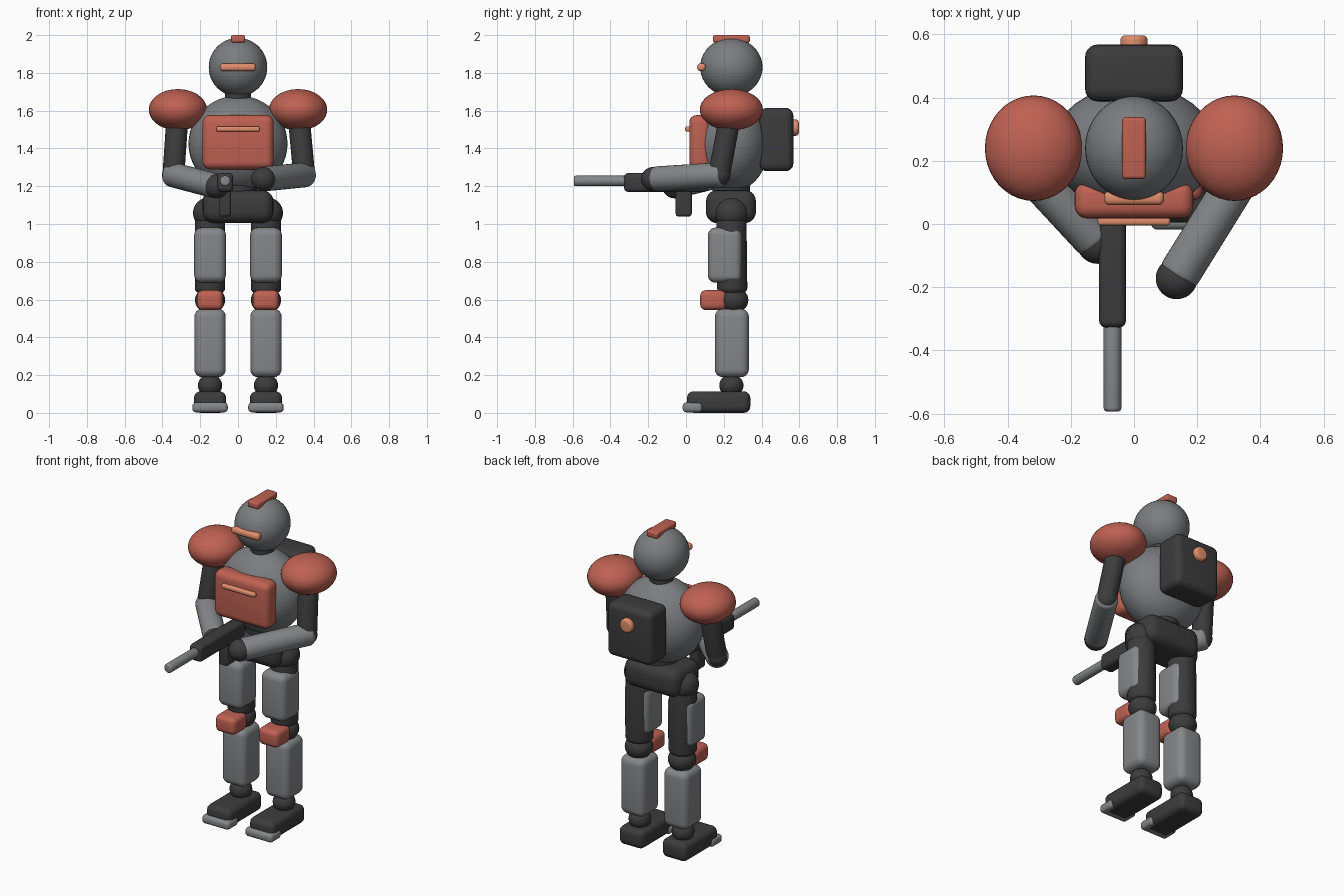
import bpy, math
from mathutils import Vector

cube = bpy.data.objects.get("Cube")
if cube:
    bpy.data.objects.remove(cube, do_unlink=True)


def material(name, r, g, b):
    m = bpy.data.materials.new(name)
    m.use_nodes = True
    m.diffuse_color = (r, g, b, 1)
    m.node_tree.nodes["Principled BSDF"].inputs["Base Color"].default_value = (r, g, b, 1)
    return m


GREY = material("body grey", 0.20, 0.205, 0.215)
PALE = material("armour grey", 0.235, 0.24, 0.25)
DARK = material("charcoal", 0.045, 0.045, 0.047)
RED = material("brick red", 0.52, 0.12, 0.085)
ORANGE = material("copper orange", 0.75, 0.27, 0.15)


def finish(name, mat, bevel=0.0):
    ob = bpy.context.object
    ob.name = name
    ob.data.materials.append(mat)
    bpy.ops.object.transform_apply(location=False, rotation=False, scale=True)
    if bevel:
        mod = ob.modifiers.new("rounding", "BEVEL")
        mod.width = bevel
        mod.segments = 5
        mod.limit_method = "ANGLE"
        mod.angle_limit = math.radians(40)
        bpy.ops.object.modifier_apply(modifier=mod.name)
    bpy.ops.object.shade_smooth_by_angle(angle=math.radians(35))
    return ob


def box(name, loc, size, mat, bevel):
    bpy.ops.mesh.primitive_cube_add(size=1, location=loc)
    bpy.context.object.scale = size
    return finish(name, mat, bevel)


def ball(name, loc, radii, mat):
    bpy.ops.mesh.primitive_uv_sphere_add(segments=40, ring_count=24, radius=1, location=loc)
    bpy.context.object.scale = radii
    return finish(name, mat)


def rod(name, a, b, r, mat, bevel=0.02):
    a, b = Vector(a), Vector(b)
    bpy.ops.mesh.primitive_cylinder_add(vertices=32, radius=r, depth=(b - a).length,
                                        location=(a + b) / 2)
    bpy.context.object.rotation_euler = (b - a).to_track_quat("Z", "Y").to_euler()
    return finish(name, mat, bevel)


Y = 0.24  # body axis depth

# Head
ball("head", (0, Y, 1.83), (0.155, 0.165, 0.155), GREY)
box("head_crest", (0, Y, 1.98), (0.076, 0.196, 0.04), RED, 0.012)
box("visor", (0, 0.082, 1.83), (0.19, 0.045, 0.042), ORANGE, 0.018)
rod("neck", (0, Y, 1.6), (0, Y, 1.72), 0.068, DARK)

# Torso
ball("torso", (0, Y, 1.425), (0.262, 0.2, 0.255), GREY)
box("chest_plate", (0, 0.075, 1.433), (0.376, 0.115, 0.287), RED, 0.04)
box("chest_trim", (0, 0.01, 1.503), (0.23, 0.03, 0.028), ORANGE, 0.011)
box("backpack", (0, 0.478, 1.447), (0.31, 0.18, 0.335), DARK, 0.04)
rod("backpack_knob", (0, 0.54, 1.51), (0, 0.597, 1.51), 0.043, ORANGE, 0.015)
rod("waist", (0, Y, 1.1), (0, Y, 1.3), 0.1, DARK)
box("pelvis", (0, 0.238, 1.092), (0.375, 0.265, 0.175), DARK, 0.06)

# Legs
for side, s in (("left", 1), ("right", -1)):
    x = 0.148 * s
    ball(side + "_hip", (x, Y, 1.058), (0.09, 0.09, 0.085), DARK)
    rod(side + "_thigh", (x, Y, 1.04), (x, 0.245, 0.635), 0.08, DARK, 0.025)
    box(side + "_thigh_plate", (x, 0.206, 0.835), (0.168, 0.18, 0.292), PALE, 0.04)
    ball(side + "_knee", (x, 0.25, 0.597), (0.08, 0.08, 0.07), DARK)
    box(side + "_knee_pad", (x, 0.145, 0.597), (0.138, 0.14, 0.105), RED, 0.03)
    box(side + "_shin", (x, 0.243, 0.37), (0.166, 0.18, 0.362), PALE, 0.042)
    ball(side + "_ankle", (x, Y, 0.145), (0.064, 0.064, 0.06), DARK)
    box(side + "_foot", (x, 0.173, 0.057), (0.17, 0.335, 0.114), DARK, 0.035)
    box(side + "_toe_cap", (x, 0.035, 0.029), (0.188, 0.105, 0.052), PALE, 0.02)

# Arms, each posed by its elbow and hand
poses = (("left", 1, (0.35, 0.175, 1.26), (0.135, -0.172, 1.238)),
         ("right", -1, (-0.342, 0.185, 1.26), (-0.115, -0.06, 1.2)))
for side, s, elbow, hand in poses:
    shoulder = (0.318 * s, Y, 1.605)
    ball(side + "_shoulder_pad", shoulder, (0.154, 0.167, 0.109), RED)
    rod(side + "_upper_arm", shoulder, elbow, 0.058, DARK)
    ball(side + "_elbow", elbow, (0.06, 0.06, 0.06), DARK)
    e, h = Vector(elbow), Vector(hand)
    aim = (h - e).normalized()
    rod(side + "_forearm", e - aim * 0.03, h, 0.066, PALE, 0.025)
    ball(side + "_hand", hand, (0.066, 0.066, 0.064), DARK)

# Rifle
gx = -0.068
box("rifle_body", (gx, -0.105, 1.22), (0.085, 0.445, 0.1), DARK, 0.022)
rod("rifle_barrel", (gx, -0.3, 1.228), (gx, -0.594, 1.228), 0.028, PALE, 0.012)
box("rifle_grip", (gx, -0.012, 1.12), (0.062, 0.085, 0.16), DARK, 0.015)
